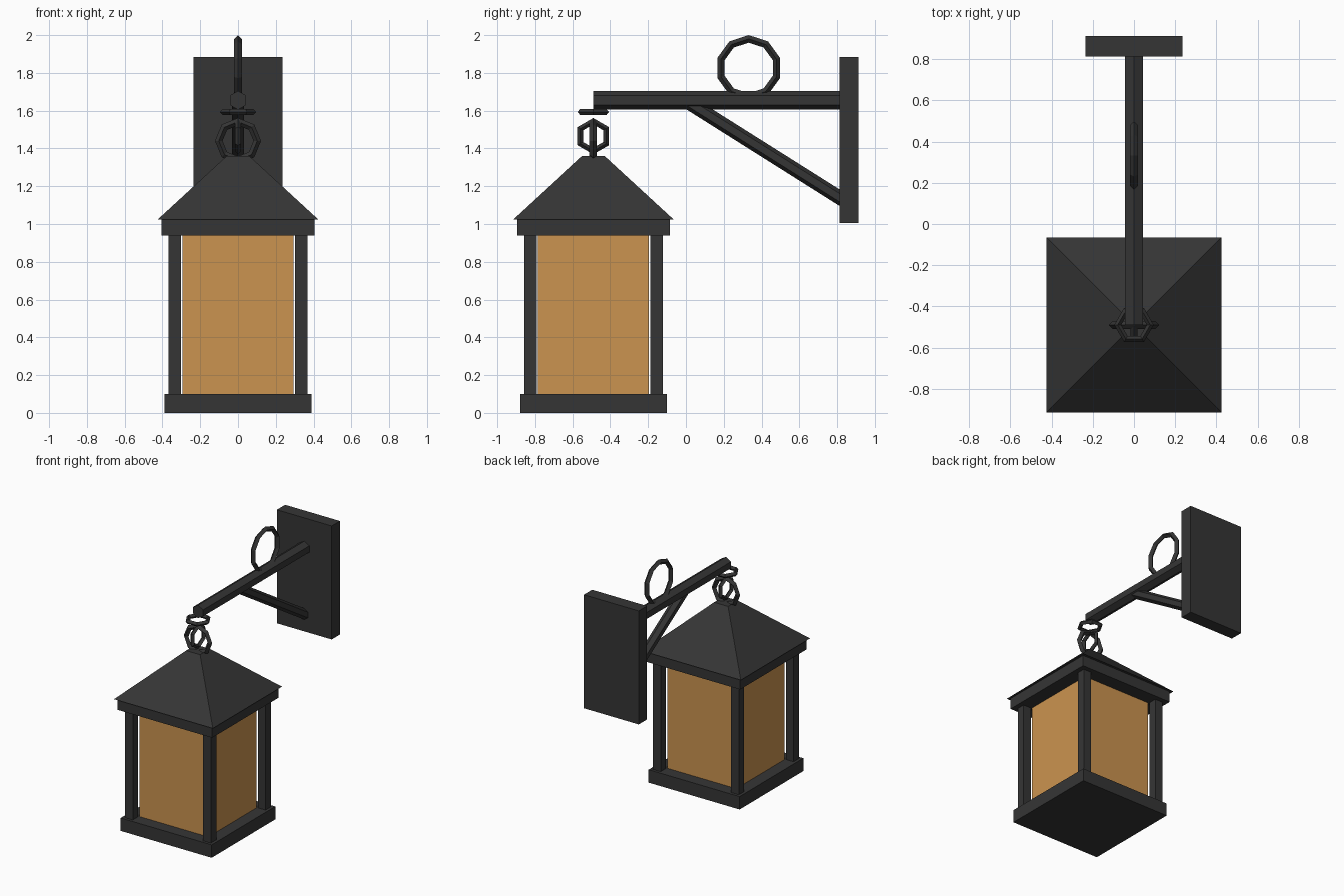
import bpy, math
from mathutils import Vector

if "Cube" in bpy.data.objects:
    bpy.data.objects.remove(bpy.data.objects["Cube"])

def material(name, rgb):
    m = bpy.data.materials.new(name)
    m.diffuse_color = (*rgb, 1)
    m.use_nodes = True
    m.node_tree.nodes["Principled BSDF"].inputs["Base Color"].default_value = m.diffuse_color
    return m

IRON = material("charcoal iron", (0.036, 0.036, 0.036))
GLASS = material("amber glass", (0.6, 0.295, 0.08))
LY = -0.49   # lantern centre in y

def finish(name, mat):
    o = bpy.context.object
    o.name = name
    o.data.materials.append(mat)
    return o

def box(name, x, y, z, mat=IRON):
    bpy.ops.mesh.primitive_cube_add(
        size=1, location=[(a + b) / 2 for a, b in (x, y, z)])
    o = finish(name, mat)
    o.scale = [b - a for a, b in (x, y, z)]
    return o

def lantern_box(name, half, z0, z1, mat=IRON):
    return box(name, (-half, half), (LY - half, LY + half), (z0, z1), mat)

def ring(name, loc, rot, sides, major, minor):
    bpy.ops.mesh.primitive_torus_add(
        location=loc, rotation=rot, major_segments=sides, minor_segments=4,
        major_radius=major, minor_radius=minor)
    return finish(name, IRON)

def hex_bar(name, a, b, r):
    # six-sided bar with one ridge facing up
    a, b = Vector(a), Vector(b)
    d = b - a
    bpy.ops.mesh.primitive_cylinder_add(
        vertices=6, radius=r, depth=d.length, location=(a + b) / 2,
        rotation=(-math.atan2(d.y, d.z), 0, 0))
    return finish(name, IRON)

# Wall bracket
box("wall_plate", (-0.235, 0.235), (0.812, 0.913), (1.005, 1.885))
hex_bar("arm", (0, LY, 1.655), (0, 0.83, 1.655), 0.05)
hex_bar("brace", (0, 0.0, 1.652), (0, 0.85, 1.116), 0.037)
ring("scroll_ring", (0, 0.332, 1.826), (0, -math.pi / 2, 0), 10, 0.154, 0.02)

# Hanging links
ring("flat_link", (0, LY, 1.593), (0, 0, 0), 6, 0.079, 0.017)
ring("upright_link", (0, LY, 1.465), (0, math.pi / 2, 0), 6, 0.079, 0.017)
ring("top_loop", (0, LY, 1.44), (math.pi / 2, 0, 0), 8, 0.102, 0.02)

# Lantern body
lantern_box("base", 0.39, 0, 0.1)
lantern_box("glass", 0.295, 0.1, 0.94, GLASS)
lantern_box("collar", 0.405, 0.94, 1.025)
for sx in (-1, 1):
    for sy in (-1, 1):
        cx, cy, h = sx * 0.335, LY + sy * 0.335, 0.033
        box("corner_post", (cx - h, cx + h), (cy - h, cy + h), (0.1, 0.94))

# Roof: truncated four-sided pyramid
bpy.ops.mesh.primitive_cone_add(
    vertices=4, radius1=0.424 * math.sqrt(2), radius2=0.06 * math.sqrt(2),
    depth=0.335, location=(0, LY, 1.1925), rotation=(0, 0, math.pi / 4))
finish("roof", IRON)
